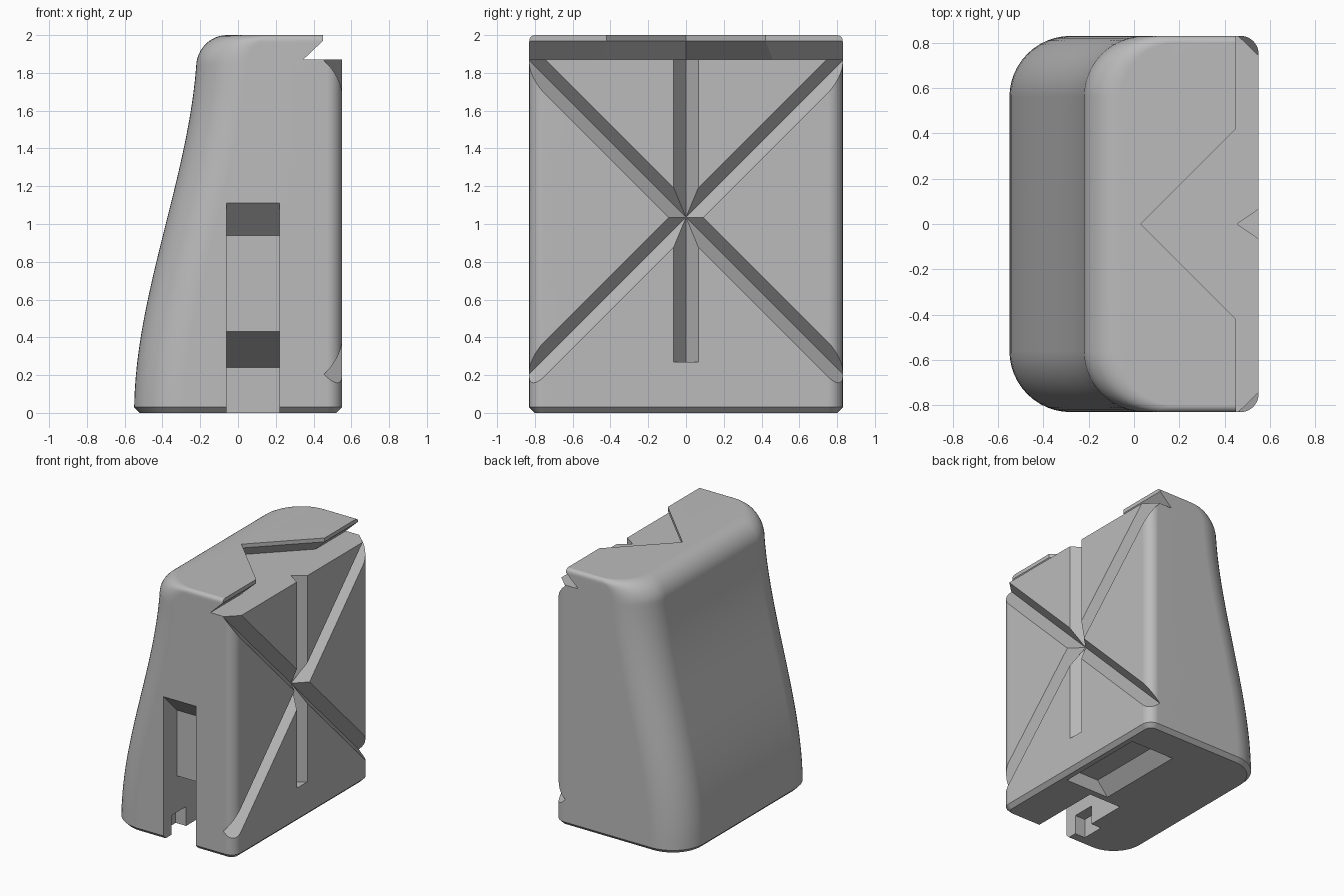
import bpy, bmesh, math
from mathutils import Matrix, Vector

cube = bpy.data.objects.get("Cube")
if cube:
    bpy.data.objects.remove(cube, do_unlink=True)

grey = bpy.data.materials.new("plain grey")
grey.use_nodes = True
grey.diffuse_color = (0.5, 0.5, 0.5, 1)
grey.node_tree.nodes["Principled BSDF"].inputs["Base Color"].default_value = (0.5, 0.5, 0.5, 1)


def loft(name, rings):
    """Closed solid through rings that all have the same point count."""
    bm = bmesh.new()
    loops = [[bm.verts.new(p) for p in ring] for ring in rings]
    n = len(loops[0])
    for low, high in zip(loops, loops[1:]):
        for i in range(n):
            j = (i + 1) % n
            bm.faces.new((low[i], low[j], high[j], high[i]))
    bm.faces.new(loops[0][::-1])
    bm.faces.new(loops[-1])
    bmesh.ops.recalc_face_normals(bm, faces=bm.faces)
    mesh = bpy.data.meshes.new(name)
    bm.to_mesh(mesh)
    bm.free()
    mesh.materials.append(grey)
    obj = bpy.data.objects.new(name, mesh)
    bpy.context.collection.objects.link(obj)
    return obj


def section(z, left, inset=0.0):
    """Rounded rectangle: wide radius on the sloped side, small on the flat side."""
    x0, x1, y1 = left + inset, 0.55 - inset, 0.83 - inset
    pts = []
    corners = [(x1, -y1, 0.08, -90), (x1, y1, 0.08, 0), (x0, y1, 0.27, 90), (x0, -y1, 0.27, 180)]
    for x, y, r, start in corners:
        r -= inset
        cx, cy = x - math.copysign(r, x - 0.1), y - math.copysign(r, y)
        for k in range(13):
            a = math.radians(start + 90 * k / 12)
            pts.append((cx + r * math.cos(a), cy + r * math.sin(a), z))
    return pts


def slope(z):
    t = z / 2
    return -0.55 + 0.335 * t * t * (3 - 2 * t)


# Body: chamfered foot, S-shaped slope, rounded top edge
rings = [section(0, -0.55, 0.03)]
rim = 1.83
for k in range(25):
    z = 0.03 + (rim - 0.03) * k / 24
    rings.append(section(z, slope(z)))
for k in range(1, 13):
    a = math.pi / 2 * k / 12
    z = rim + 0.17 * math.sin(a)
    up = min(max(0, z - 1.97), 0.03)
    inset = 0.03 - math.sqrt(0.03 ** 2 - up ** 2)
    rings.append(section(z, slope(rim) + 0.165 * (1 - math.cos(a)) - inset, inset))
body = loft("body", rings)


def cut(cutter):
    cutter.hide_render = True
    mod = body.modifiers.new("cut", "BOOLEAN")
    mod.operation, mod.solver, mod.object = "DIFFERENCE", "EXACT", cutter
    bpy.context.view_layer.objects.active = body
    bpy.ops.object.modifier_apply(modifier=mod.name)
    bpy.data.objects.remove(cutter, do_unlink=True)


def box_rings(x0, x1, y0, y1, z):
    return [(x0, y0, z), (x1, y0, z), (x1, y1, z), (x0, y1, z)]


# Undercut V-shaped recess in the top
def recess(z, edge, tip):
    half = [(0.9, -1), (edge, -1), (edge, tip - edge)]
    outline = half + [(tip, 0)] + [(x, -y) for x, y in reversed(half)]
    return [(x, y, z) for x, y in outline]


cut(loft("top_recess_cutter", [recess(1.87, 0.345, -0.115), recess(1.97, 0.45, 0.03),
                               recess(2.1, 0.45, 0.03)]))


# V grooves crossing on the flat side
def groove(angle, start, end, floor=0.455):
    wide = 0.065 / 0.095
    shape = [(x, s * max(x - 0.455, 0) * wide) for x, s in ((floor, -1), (0.65, -1), (0.65, 1), (floor, 1))]
    if floor < 0.46:
        shape.pop()
    turn = Matrix.Rotation(math.radians(angle), 3, "X")
    centre = Vector((0, 0, 1.035))
    cut(loft("groove_cutter", [[centre + turn @ Vector((x, y, h)) for x, y in shape]
                               for h in (start, end)]))


for angle in (45, -45):
    groove(angle, -1.25, 1.25)
groove(0, -0.765, 0.9)

# Small stop at the foot of the upright groove
stop_shape = [(0.44, -0.012), (0.49, -0.024), (0.49, 0.024), (0.44, 0.012)]
stop = loft("groove_stop", [[(x, y, z) for x, y in stop_shape] for z in (0.16, 0.27)])

# Stepped slot in the front, open at the foot
slot = [(-1, -0.1), (-1, 1.28), (-0.66, 0.94), (-0.66, 0.43), (-0.23, 0.24), (-0.23, -0.1)]
cut(loft("front_slot_cutter", [[(x, y, z) for y, z in slot] for x in (-0.06, 0.22)]))

# Cross notch in the slot walls
cut(loft("slot_notch_cutter", [box_rings(-0.15, 0.22, -0.73, -0.55, z) for z in (-0.1, 0.15)]))

# Tapered pocket in the underside
cut(loft("base_pocket_cutter", [box_rings(0.09, 0.48, -0.18, 0.56, -0.01),
                                box_rings(0.2, 0.47, -0.17, 0.45, 0.1)]))

# Smooth fillets with sharp cut edges
for obj in (body, stop):
    bpy.ops.object.select_all(action="DESELECT")
    obj.select_set(True)
    bpy.context.view_layer.objects.active = obj
    bpy.ops.object.shade_smooth_by_angle(angle=math.radians(25))
weighted = body.modifiers.new("even_shading", "WEIGHTED_NORMAL")
weighted.keep_sharp = True
